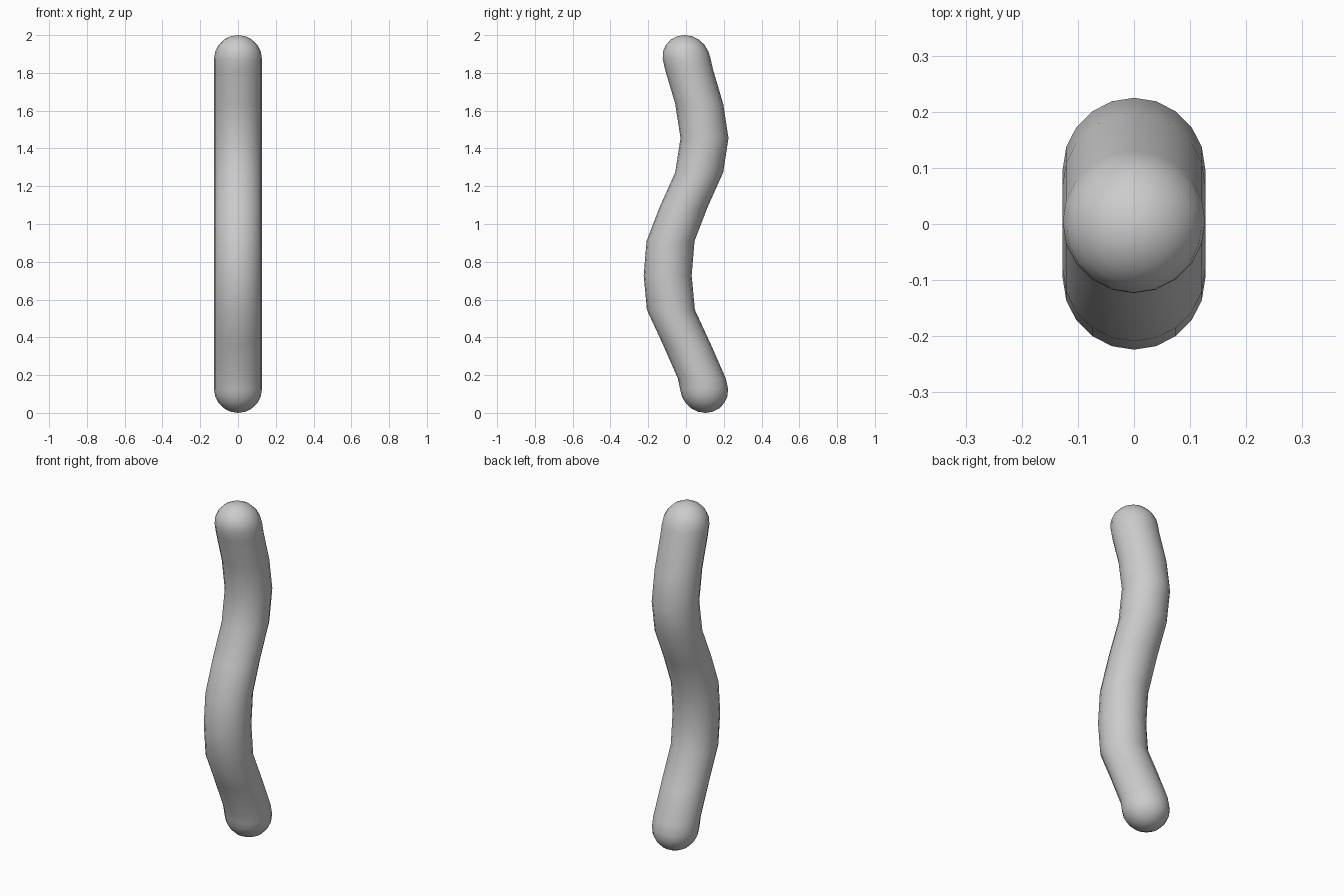
import bpy, bmesh, math

if "Cube" in bpy.data.objects:
    bpy.data.objects.remove(bpy.data.objects["Cube"])

R, SIDES, CAP, H = 0.127, 20, 5, 2.0

# sideways sway of the centre line: (height, y)
SWAY = [(0, .103), (.12, .097), (.182, .084), (.364, .004), (.545, -.08),
        (.727, -.097), (.909, -.082), (1.091, -.012), (1.273, .07),
        (1.455, .098), (1.636, .07), (1.818, .016), (1.89, 0), (2, -.008)]


def sway(z):
    for (z0, y0), (z1, y1) in zip(SWAY, SWAY[1:]):
        if z <= z1:
            return y0 + (y1 - y0) * (z - z0) / (z1 - z0)
    return SWAY[-1][1]


# capsule profile: rounded bottom, evenly spaced body rings, rounded top
angles = [math.pi / 2 * i / CAP for i in range(1, CAP + 1)]
cap = [(R * math.sin(a), R - R * math.cos(a)) for a in angles]
body = [(R, H * k / 11) for k in range(1, 11)]
profile = cap + body + [(r, H - z) for r, z in reversed(cap)]

bm = bmesh.new()
rings = []
for r, z in profile:
    rings.append([bm.verts.new((r * math.cos(2 * math.pi * i / SIDES),
                                sway(z) + r * math.sin(2 * math.pi * i / SIDES), z))
                  for i in range(SIDES)])
bottom = bm.verts.new((0, sway(0), 0))
top = bm.verts.new((0, sway(H), H))
for i in range(SIDES):
    j = (i + 1) % SIDES
    for a, b in zip(rings, rings[1:]):
        bm.faces.new((a[i], a[j], b[j], b[i]))
    bm.faces.new((bottom, rings[0][j], rings[0][i]))
    bm.faces.new((top, rings[-1][i], rings[-1][j]))
for f in bm.faces:
    f.smooth = True

# wavy rod
mesh = bpy.data.meshes.new("wavy_rod")
bm.to_mesh(mesh)
bm.free()
bpy.context.collection.objects.link(bpy.data.objects.new("wavy_rod", mesh))
